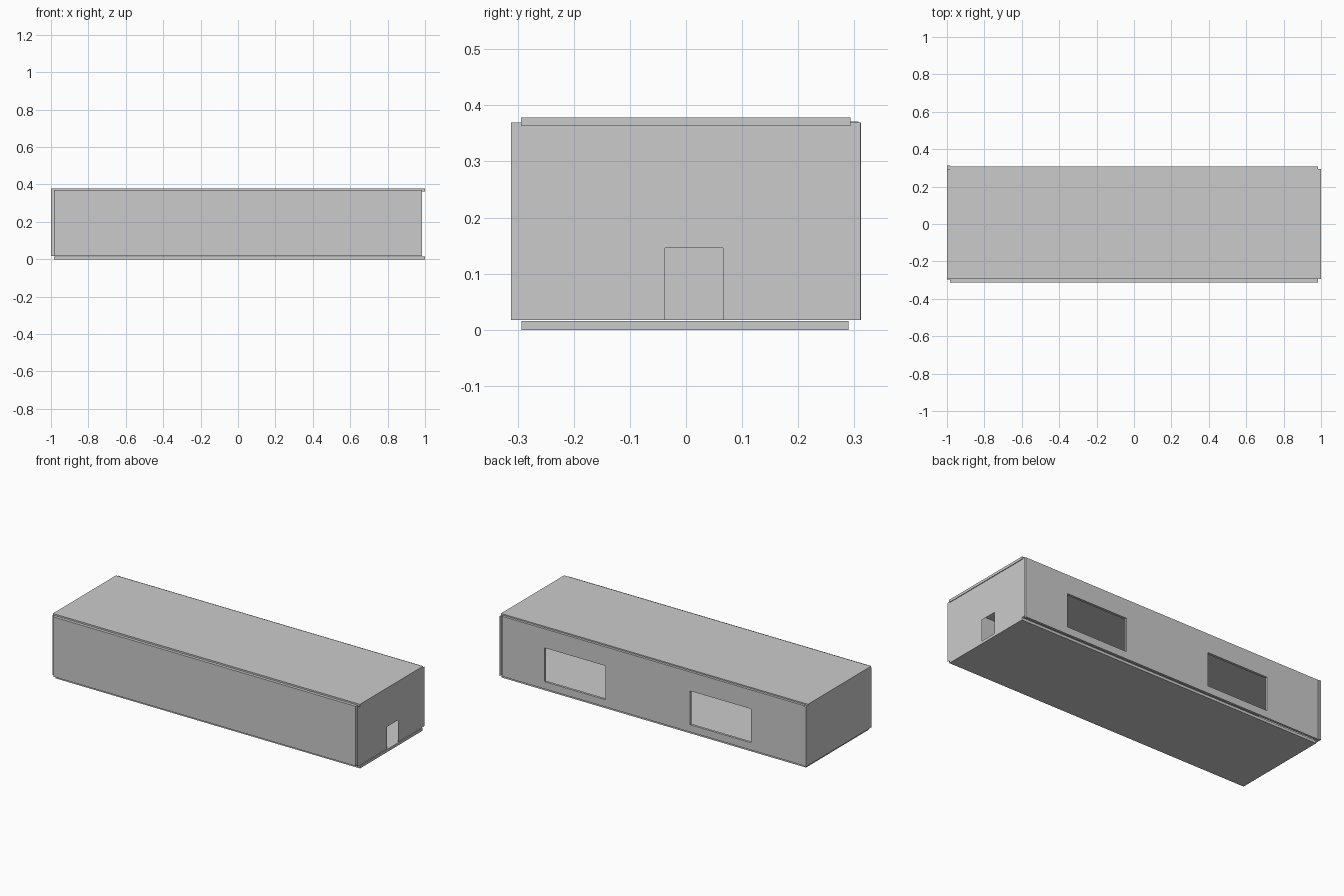
import bpy, bmesh

if "Cube" in bpy.data.objects:
    bpy.data.objects.remove(bpy.data.objects["Cube"])


def box(name, lo, hi):
    """Axis-aligned slab between two corners."""
    bm = bmesh.new()
    bmesh.ops.create_cube(bm, size=1)
    for v in bm.verts:
        v.co = [a + (c + 0.5) * (b - a) for a, b, c in zip(lo, hi, v.co)]
    finish(name, bm)


def finish(name, bm):
    mesh = bpy.data.meshes.new(name)
    bm.to_mesh(mesh)
    bm.free()
    obj = bpy.data.objects.new(name, mesh)
    bpy.context.collection.objects.link(obj)
    return obj


def panel(name, us, zs, is_hole, place, thickness=0.0):
    """Flat wall made of grid cells, leaving out the openings."""
    bm = bmesh.new()
    for i in range(len(us) - 1):
        for j in range(len(zs) - 1):
            if not is_hole(i, j):
                ring = [(us[i], zs[j]), (us[i + 1], zs[j]),
                        (us[i + 1], zs[j + 1]), (us[i], zs[j + 1])]
                bm.faces.new([bm.verts.new(place(u, z)) for u, z in ring])
    bmesh.ops.remove_doubles(bm, verts=bm.verts, dist=1e-5)
    obj = finish(name, bm)
    if thickness:
        mod = obj.modifiers.new("thickness", "SOLIDIFY")
        mod.thickness = thickness
        mod.offset = 0
    return obj


# Floor and roof slabs
box("floor", (-0.985, -0.293, 0), (1, 0.29, 0.016))
box("roof", (-1, -0.294, 0.363), (1, 0.293, 0.378))

# Plain front and left walls
box("front_wall", (-0.985, -0.312, 0.017), (0.985, -0.294, 0.369))
box("left_wall", (-1, -0.297, 0.017), (-0.985, 0.312, 0.369))

# Back wall with two window openings
panel("back_wall", [-0.985, -0.64, -0.242, 0.308, 0.706, 0.985],
      [0.017, 0.06, 0.259, 0.371],
      lambda i, j: i in (1, 3) and j == 1,
      lambda u, z: (u, 0.3, z), 0.014)

# Right end wall: a thin sheet with a doorway
panel("right_wall", [-0.312, -0.037, 0.066, 0.311],
      [0.017, 0.146, 0.369],
      lambda i, j: i == 1 and j == 0,
      lambda u, z: (0.996, u, z))
